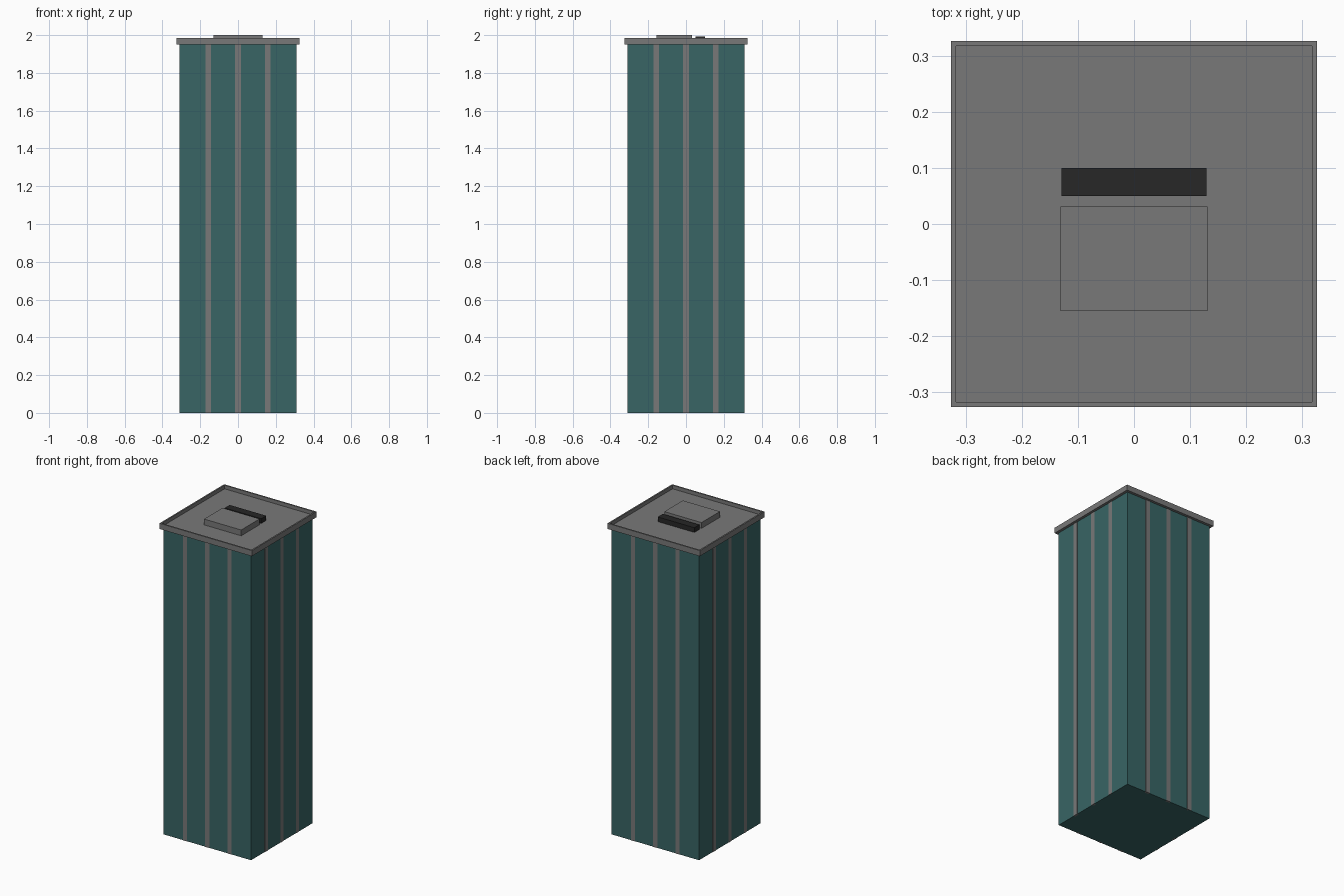
import bpy, bmesh
from math import pi
from mathutils import Matrix

if "Cube" in bpy.data.objects:
    bpy.data.objects.remove(bpy.data.objects["Cube"])


def material(name, rgb):
    m = bpy.data.materials.new(name)
    m.diffuse_color = (*rgb, 1)
    m.use_nodes = True
    m.node_tree.nodes["Principled BSDF"].inputs["Base Color"].default_value = m.diffuse_color
    return m


glass = material("teal_glass", (0.04, 0.13, 0.13))
concrete = material("grey_concrete", (0.19, 0.19, 0.19))
dark = material("dark_metal", (0.02, 0.02, 0.02))


def add_object(name, bm, mat):
    me = bpy.data.meshes.new(name)
    bm.to_mesh(me)
    bm.free()
    me.materials.append(mat)
    ob = bpy.data.objects.new(name, me)
    bpy.context.collection.objects.link(ob)
    return ob


def box(name, lo, hi, mat, turn=0):
    bm = bmesh.new()
    size = [b - a for a, b in zip(lo, hi)]
    mid = [(a + b) / 2 for a, b in zip(lo, hi)]
    mtx = Matrix.Rotation(turn, 4, 'Z') @ Matrix.Translation(mid) @ Matrix.Diagonal((*size, 1))
    bmesh.ops.create_cube(bm, size=1, matrix=mtx)
    return bm if name is None else add_object(name, bm, mat)


BODY, ROOF, RIM = 0.309, 0.326, 0.013
EAVE, FLOOR, TOP = 1.95, 1.963, 1.986

# Glass tower
box("tower_body", (-BODY, -BODY, 0), (BODY, BODY, EAVE), glass)

# Three thin vertical fins on each of the four sides
for side in range(4):
    for i, x in enumerate((-0.157, 0, 0.157)):
        box(f"fin_{side}_{i}", (x - 0.015, -BODY - 0.002, 0),
            (x + 0.015, -BODY + 0.01, EAVE), concrete, side * pi / 2)

# Roof slab with a sunken floor and a parapet rim
bm = box(None, (-ROOF, -ROOF, EAVE), (ROOF, ROOF, TOP), concrete)
bm.faces.ensure_lookup_table()
top = max(bm.faces, key=lambda f: f.calc_center_median().z)
bmesh.ops.inset_region(bm, faces=[top], thickness=RIM)
inner = bmesh.ops.extrude_face_region(bm, geom=[top])["geom"]
bmesh.ops.translate(bm, vec=(0, 0, FLOOR - TOP),
                    verts=[g for g in inner if isinstance(g, bmesh.types.BMVert)])
if top.is_valid:
    bmesh.ops.delete(bm, geom=[top], context='FACES_ONLY')
bmesh.ops.recalc_face_normals(bm, faces=bm.faces)
add_object("roof_slab", bm, concrete)

# Rooftop plant room and the dark vent unit behind it
box("plant_room", (-0.131, -0.155, FLOOR), (0.131, 0.031, 2.0), concrete)
box("vent_unit", (-0.129, 0.05, FLOOR), (0.129, 0.10, 1.993), dark)
